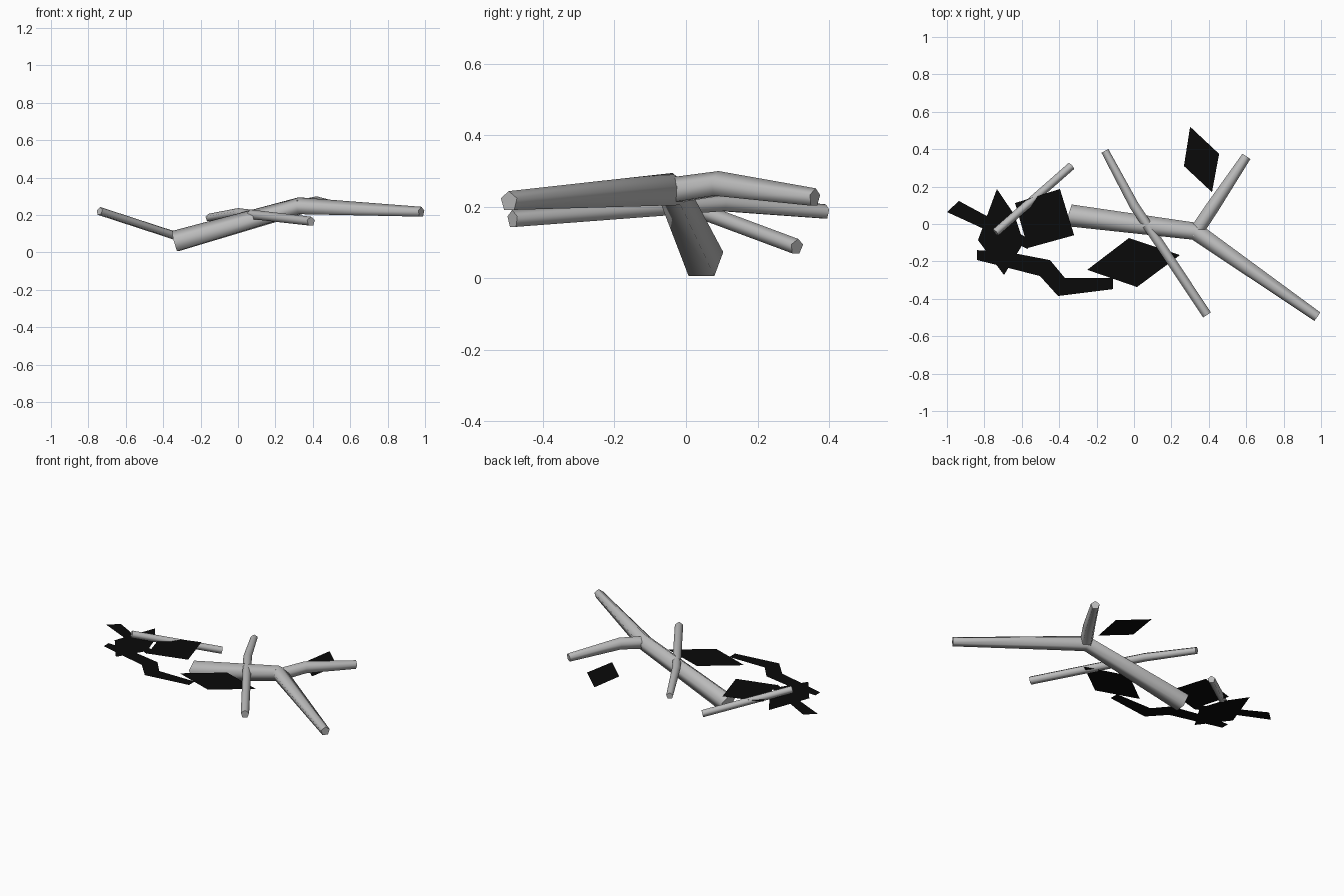
import bpy, bmesh, math
from mathutils import Vector

cube = bpy.data.objects.get("Cube")
if cube:
    bpy.data.objects.remove(cube, do_unlink=True)

SIDES = 5
LEAF_Z = 0.17


def material(name, rgb):
    m = bpy.data.materials.new(name)
    m.use_nodes = True
    m.diffuse_color = (*rgb, 1)
    bsdf = m.node_tree.nodes["Principled BSDF"]
    bsdf.inputs["Base Color"].default_value = (*rgb, 1)
    bsdf.inputs["Roughness"].default_value = 0.9
    return m


BARK = material("grey bark", (0.5, 0.5, 0.5))
LEAF = material("black leaf", (0.003, 0.003, 0.003))


def finish(name, bm, mat):
    mesh = bpy.data.meshes.new(name)
    bm.to_mesh(mesh)
    bm.free()
    mesh.materials.append(mat)
    ob = bpy.data.objects.new(name, mesh)
    bpy.context.scene.collection.objects.link(ob)
    return ob


def branch(name, path):
    """Tapered tube through (x, y, z, radius) points, with closed ends."""
    pts = [Vector(p[:3]) for p in path]
    bm = bmesh.new()
    rings = []
    for i, p in enumerate(pts):
        along = (pts[min(i + 1, len(pts) - 1)] - pts[max(i - 1, 0)]).normalized()
        side = along.cross(Vector((0, 0, 1))).normalized()
        up = side.cross(along)
        ring = []
        for k in range(SIDES):
            a = math.tau * k / SIDES + math.pi / 2
            ring.append(bm.verts.new(p + path[i][3] * (side * math.cos(a) + up * math.sin(a))))
        rings.append(ring)
    for r, s in zip(rings, rings[1:]):
        for k in range(SIDES):
            j = (k + 1) % SIDES
            bm.faces.new((r[k], r[j], s[j], s[k]))
    bm.faces.new(rings[0])
    bm.faces.new(rings[-1])
    bmesh.ops.recalc_face_normals(bm, faces=bm.faces)
    ob = finish(name, bm, BARK)
    bpy.ops.object.select_all(action="DESELECT")
    ob.select_set(True)
    bpy.context.view_layer.objects.active = ob
    bpy.ops.object.shade_smooth_by_angle(angle=math.radians(80))


def leaf(name, outline):
    """Flat horizontal sheet."""
    bm = bmesh.new()
    bm.faces.new([bm.verts.new((x, y, LEAF_Z)) for x, y in outline])
    bmesh.ops.recalc_face_normals(bm, faces=bm.faces)
    for f in bm.faces:
        if f.normal.z < 0:
            f.normal_flip()
    finish(name, bm, LEAF)


# Woody parts
branch("main_branch", [(-.335, .045, .055, .062), (.33, -.04, .245, .05), (.98, -.495, .215, .029)])
branch("fork_branch", [(.32, -.06, .24, .04), (.42, .09, .262, .038), (.6, .36, .225, .027)])
branch("cross_twig", [(-.155, .39, .185, .022), (0, .1, .21, .027), (.39, -.485, .165, .026)])
branch("left_twig", [(-.74, -.045, .22, .023), (-.335, .31, .088, .023)])

# Flat leaves and litter
leaf("back_leaf", [(.3, .52), (.455, .375), (.417, .17), (.267, .31)])
leaf("front_leaf", [(-.25, -.245), (-.027, -.075), (.246, -.166), (.016, -.337)])
leaf("middle_leaf", [(-.636, .112), (-.396, .187), (-.32, -.06), (-.567, -.128)])
leaf("pointed_leaf", [(-.733, .187), (-.64, .05), (-.59, -.1), (-.695, -.273), (-.834, -.086)])
leaf("leaf_strip", [(-1, .064), (-.936, .123), (-.56, -.08), (-.567, -.134)])
leaf("bent_stem", [(-.84, -.14), (-.84, -.192), (-.503, -.278), (-.406, -.385), (-.112, -.348),
                   (-.112, -.289), (-.369, -.289), (-.449, -.193), (-.7, -.145)])
